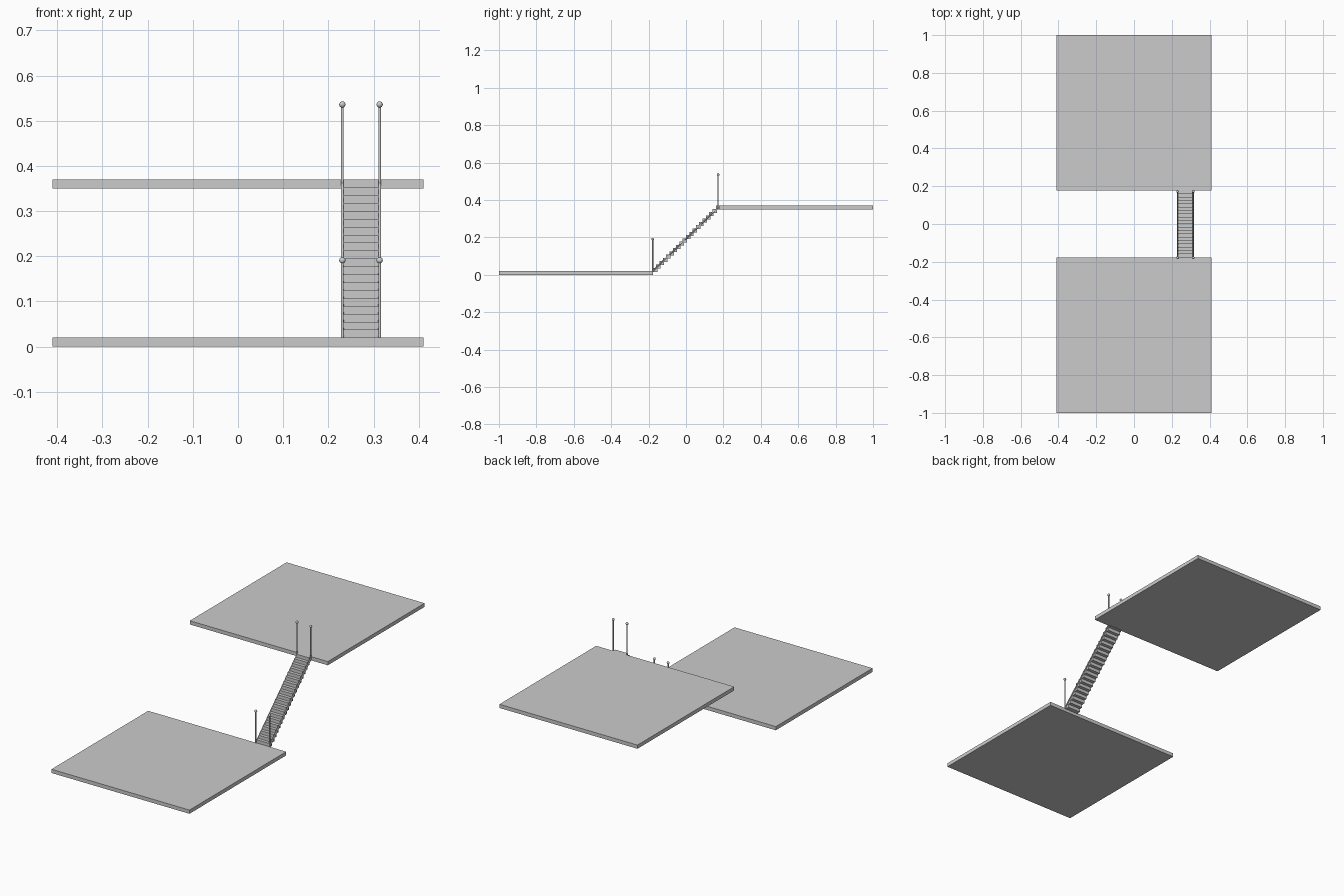
import bpy, math
from mathutils import Vector

if "Cube" in bpy.data.objects:
    bpy.data.objects.remove(bpy.data.objects["Cube"])

def box(name, lo, hi):
    lo, hi = Vector(lo), Vector(hi)
    bpy.ops.mesh.primitive_cube_add(size=1, location=(lo + hi) / 2)
    o = bpy.context.object
    o.name = name
    o.scale = hi - lo
    return o

def rod(name, a, b, r):
    a, b = Vector(a), Vector(b)
    bpy.ops.mesh.primitive_cylinder_add(vertices=16, radius=r, depth=(b - a).length, location=(a + b) / 2)
    o = bpy.context.object
    o.name = name
    o.rotation_euler = (b - a).to_track_quat('Z', 'Y').to_euler()
    bpy.ops.object.shade_smooth_by_angle()
    return o

# two square landings
box("lower_platform", (-0.411, -1, 0.0), (0.411, -0.177, 0.02))
box("upper_platform", (-0.411, 0.177, 0.35), (0.411, 1, 0.37))

# overlapping stair blocks climbing between the landings
N = 20
run, rise = 0.354 / N, 0.35 / N
for i in range(N):
    y, z = -0.177 + i * run, 0.02 + i * rise
    box("tread", (0.234, y, z - 0.004), (0.311, y + run + 0.006, z + rise))

for x in (0.231, 0.3135):
    # sloping stringer along each side
    rod("stringer", (x, -0.177, 0.022), (x, 0.174, 0.362), 0.0035)
    # end posts with ball caps
    for y, z in ((-0.178, 0.02), (0.172, 0.365)):
        rod("post", (x, y, z - 0.004), (x, y, z + 0.172), 0.003)
        bpy.ops.mesh.primitive_uv_sphere_add(segments=20, ring_count=12, radius=0.007,
                                             location=(x, y, z + 0.171))
        bpy.context.object.name = "post_ball"
        bpy.ops.object.shade_smooth()
